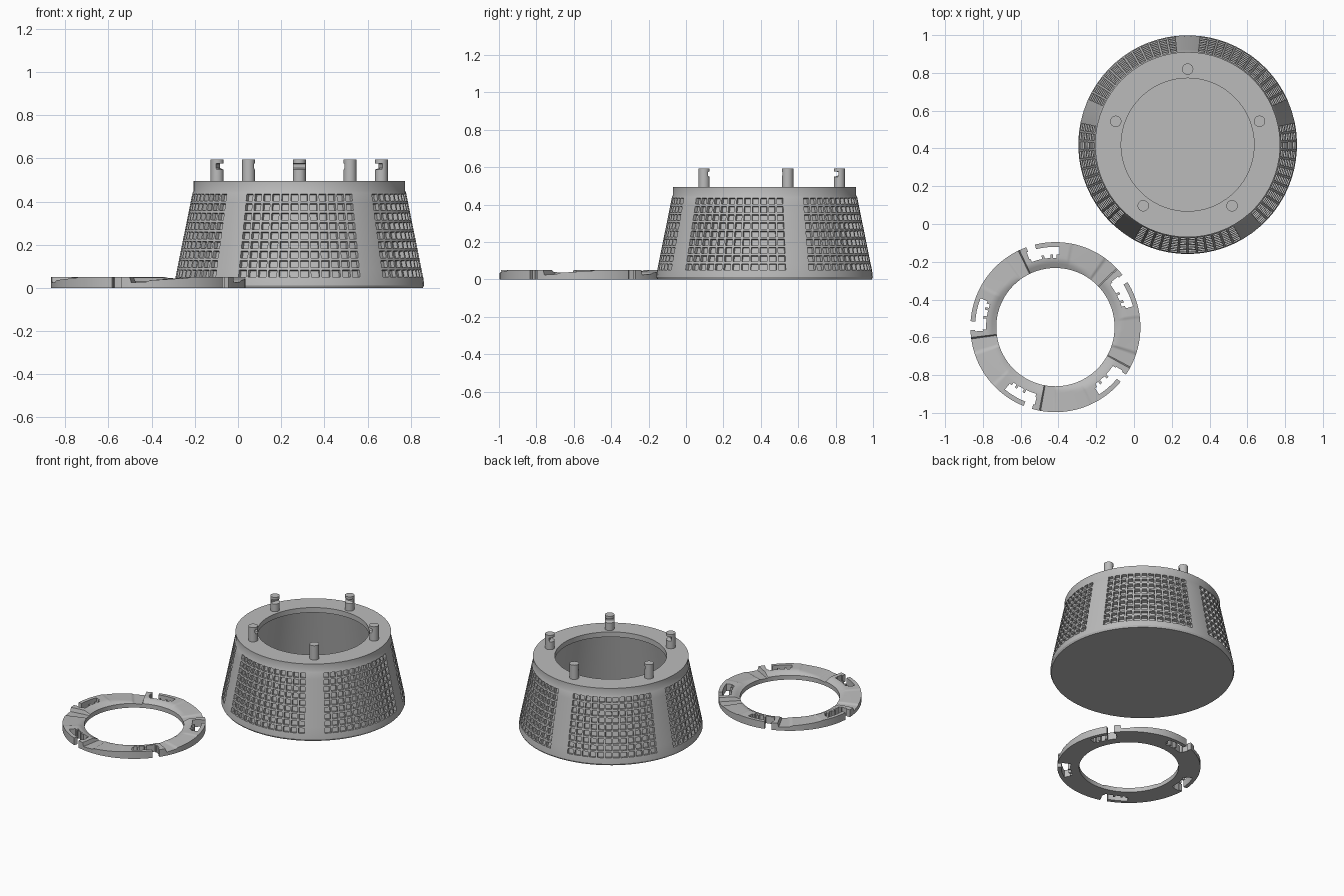
import bpy, bmesh
from math import sin, cos, radians, pi

cube = bpy.data.objects.get("Cube")
if cube:
    bpy.data.objects.remove(cube, do_unlink=True)

grey = bpy.data.materials.new("light grey")
grey.use_nodes = True
grey.diffuse_color = (0.5, 0.5, 0.5, 1)
grey.node_tree.nodes["Principled BSDF"].inputs["Base Color"].default_value = (0.5, 0.5, 0.5, 1)

BASKET = (0.284, 0.42)
RING = (-0.416, -0.546)
FIRST_RIB = 18
SECTOR = 72


def finish(bm, name, location):
    bmesh.ops.remove_doubles(bm, verts=bm.verts, dist=0.0002)
    bmesh.ops.recalc_face_normals(bm, faces=bm.faces)
    mesh = bpy.data.meshes.new(name)
    bm.to_mesh(mesh)
    bm.free()
    obj = bpy.data.objects.new(name, mesh)
    obj.location = (*location, 0)
    mesh.materials.append(grey)
    bpy.context.collection.objects.link(obj)
    bpy.ops.object.select_all(action="DESELECT")
    obj.select_set(True)
    bpy.context.view_layer.objects.active = obj
    bpy.ops.object.shade_smooth_by_angle(angle=radians(30))
    return obj


# Basket: a revolved shell whose wall has five panels of square pockets
def build_basket():
    rows, columns = 9, 12
    low, high = (0.575, 0.045), (0.495, 0.44)
    wall = [(low[0] + (high[0] - low[0]) * i / rows,
             low[1] + (high[1] - low[1]) * i / rows) for i in range(rows + 1)]
    base = [(0, 0), (0.573, 0), (0.579, 0.012)]
    rim = [(0.49, 0.45), (0.49, 0.495), (0.352, 0.495), (0.352, 0.46)]
    inside = [(0.44, 0.44), (0.525, 0.025), (0, 0.025)]
    profile = base + wall + rim + inside

    angles, in_panel = [], []
    for k in range(5):
        start = FIRST_RIB + SECTOR * k
        angles += [start - 6, start] + [start + 6 + 5 * i for i in range(columns)]
        in_panel += [False, False] + [True] * columns

    bm = bmesh.new()
    loops = [[bm.verts.new((r * cos(radians(a)), r * sin(radians(a)), z))
              for r, z in profile] for a in angles]
    pockets = []
    first = len(base)
    for i, panel in enumerate(in_panel):
        here, there = loops[i], loops[(i + 1) % len(loops)]
        for j in range(len(profile) - 1):
            face = bm.faces.new((here[j], there[j], there[j + 1], here[j + 1]))
            if panel and first <= j < first + rows:
                pockets.append(face)
    bm.normal_update()
    bmesh.ops.inset_individual(bm, faces=pockets, thickness=0.008, depth=0)
    bmesh.ops.inset_individual(bm, faces=pockets, thickness=0.001, depth=-0.02)
    finish(bm, "basket", BASKET)


# Locking pins: short posts notched on the side facing the centre
def build_pin(index):
    angle = radians(FIRST_RIB + SECTOR * index)
    sides, radius = 24, 0.03
    layers = [(0.485, 0), (0.548, 0), (0.556, 1), (0.575, 1), (0.576, 0), (0.594, 0)]
    bm = bmesh.new()
    stack = []
    for z, notched in layers:
        loop = []
        for s in range(sides):
            x, y = radius * cos(2 * pi * s / sides), radius * sin(2 * pi * s / sides)
            if notched:
                x = max(x, -0.004)
            loop.append(bm.verts.new((x, y, z)))
        stack.append(loop)
    for lower, upper in zip(stack, stack[1:]):
        for s in range(sides):
            t = (s + 1) % sides
            bm.faces.new((lower[s], lower[t], upper[t], upper[s]))
    bm.faces.new(stack[0][::-1])
    bm.faces.new(stack[-1])
    place = (BASKET[0] + 0.4 * cos(angle), BASKET[1] + 0.4 * sin(angle))
    pin = finish(bm, "locking_pin_%d" % (index + 1), place)
    pin.rotation_euler.z = angle


# Locking ring: five ramps and five hooked slots with spring arms
RADII = [0.313, 0.32, 0.335, 0.35, 0.367, 0.385, 0.425, 0.45]
RAMP = [(0, 0.05), (1, 0.024), (10, 0.028), (12, 0.035), (35, 0.046), (37, 0.05), (72, 0.05)]


def ring_height(step, r):
    for (a, za), (b, zb) in zip(RAMP, RAMP[1:]):
        if a <= step <= b:
            z = za + (zb - za) * (step - a) / (b - a)
            break
    slope = 0.03 + 0.02 * min(1, (r - 0.313) / 0.04)
    return min(z, slope)


def is_slot(step, band):
    inner = RADII[band]
    if inner < 0.36:
        return False
    if inner < 0.38:
        return 46 <= step < 67 and step not in (49, 50, 56, 57)
    if inner < 0.42:
        return 44 <= step < 68
    return 61 <= step < 67


def build_ring():
    bm = bmesh.new()
    grid = {}
    for i in range(360):
        a = radians(43 + i)
        for j, r in enumerate(RADII):
            grid[i, j] = bm.verts.new((r * cos(a), r * sin(a), ring_height(i % SECTOR, r)))
    for i in range(360):
        n = (i + 1) % 360
        for j in range(len(RADII) - 1):
            if not is_slot(i % SECTOR, j):
                bm.faces.new((grid[i, j], grid[i, j + 1], grid[n, j + 1], grid[n, j]))
    bmesh.ops.delete(bm, geom=[v for v in bm.verts if not v.link_faces], context="VERTS")
    top = bm.faces[:]
    copy = bmesh.ops.extrude_face_region(bm, geom=top, use_keep_orig=True)
    for v in copy["geom"]:
        if isinstance(v, bmesh.types.BMVert):
            v.co.z = 0
    finish(bm, "locking_ring", RING)


build_basket()
for n in range(5):
    build_pin(n)
build_ring()
